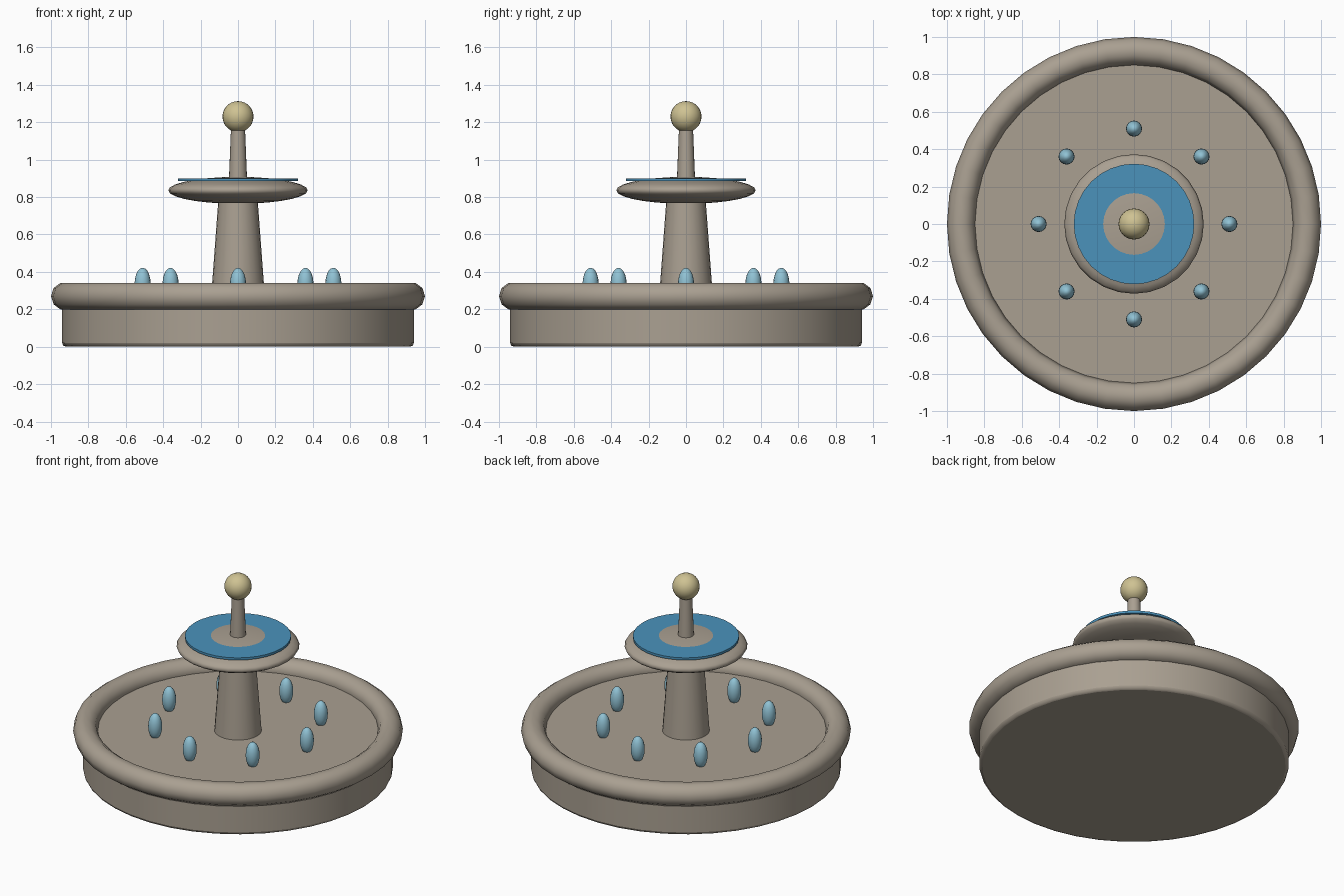
import bpy, math

if "Cube" in bpy.data.objects:
    bpy.data.objects.remove(bpy.data.objects["Cube"])


def material(name, rgb):
    m = bpy.data.materials.new(name)
    m.diffuse_color = (*rgb, 1.0)
    m.use_nodes = True
    m.node_tree.nodes["Principled BSDF"].inputs["Base Color"].default_value = m.diffuse_color
    return m


STONE = material("warm_stone", (0.40, 0.35, 0.285))
WATER = material("blue_water", (0.07, 0.29, 0.50))
SPRAY = material("pale_spray", (0.28, 0.54, 0.66))
GOLD = material("dull_gold", (0.62, 0.54, 0.29))


def finish(name, mat, angle=None):
    """Name, colour and smooth the active object."""
    ob = bpy.context.object
    ob.name = name
    ob.data.materials.append(mat)
    if angle is None:
        bpy.ops.object.shade_smooth()
    else:
        bpy.ops.object.shade_smooth_by_angle(angle=math.radians(angle))
    return ob


def tapered(name, mat, r1, r2, z1, z2, sides):
    bpy.ops.mesh.primitive_cone_add(vertices=sides, radius1=r1, radius2=r2,
                                    depth=z2 - z1, location=(0, 0, (z1 + z2) / 2))
    return finish(name, mat, 40)


def ellipsoid(name, mat, r, rz, loc, sides, rings):
    bpy.ops.mesh.primitive_uv_sphere_add(segments=sides, ring_count=rings,
                                         radius=1, location=loc)
    bpy.context.object.scale = (r, r, rz)
    bpy.ops.object.transform_apply(location=False, rotation=False, scale=True)
    return finish(name, mat)


# Basin drum with softened edges
basin = tapered("basin", STONE, 0.94, 0.94, 0.0, 0.267, 40)
bevel = basin.modifiers.new("soft_edges", "BEVEL")
bevel.width = 0.02
bevel.segments = 2
bevel.limit_method = "ANGLE"
bevel.angle_limit = math.radians(40)

# Rounded rim
bpy.ops.mesh.primitive_torus_add(major_segments=40, minor_segments=10,
                                 major_radius=0.925, minor_radius=0.075,
                                 location=(0, 0, 0.27))
finish("basin_rim", STONE)

# Column, upper bowl and its water disc (bowl crown shows through the water)
tapered("column", STONE, 0.145, 0.104, 0.25, 0.80, 24)
ellipsoid("upper_bowl", STONE, 0.373, 0.072, (0, 0, 0.836), 28, 14)
tapered("upper_water", WATER, 0.322, 0.322, 0.885, 0.9005, 32)

# Finial stem and ball
tapered("finial_stem", STONE, 0.049, 0.037, 0.88, 1.18, 20)
ellipsoid("finial_ball", GOLD, 0.083, 0.083, (0, 0, 1.23), 24, 14)

# Ring of water jets
for i in range(8):
    a = i * math.pi / 4
    ellipsoid(f"water_jet_{i + 1}", SPRAY, 0.043, 0.086,
              (0.51 * math.cos(a), 0.51 * math.sin(a), 0.336), 16, 10)
